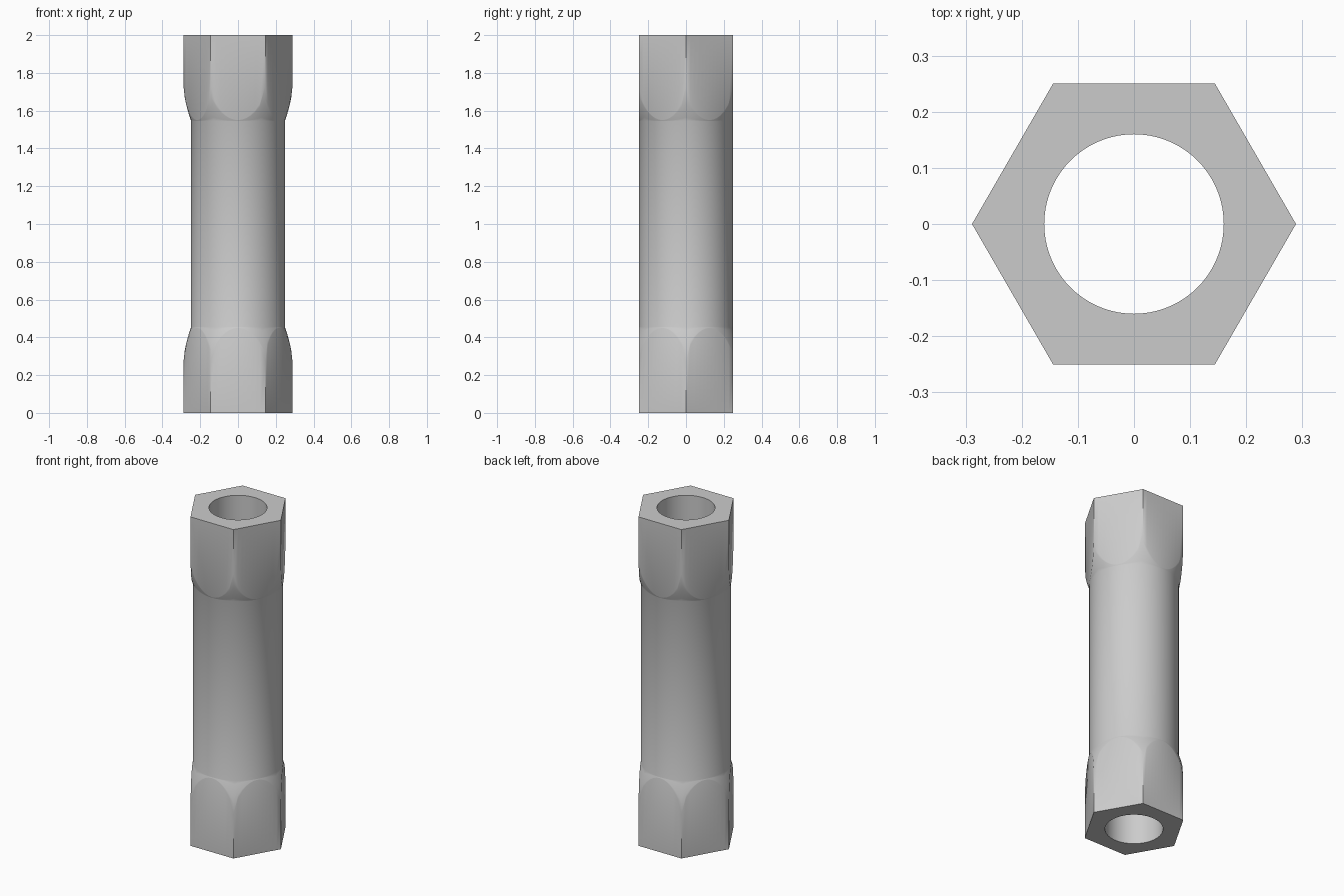
import bpy, bmesh
from math import pi, sin, cos, radians

cube = bpy.data.objects.get("Cube")
if cube:
    bpy.data.objects.remove(cube, do_unlink=True)

SEGMENTS = 72
FLAT = 0.25                       # centre to hexagon flat
CORNER = FLAT / cos(pi / 6)       # centre to hexagon corner
SHANK = 0.248                     # round middle radius
BORE = 0.16
TAPER_START, TAPER_END = 0.27, 0.455
BLEND_STEPS = 6
HEIGHT = 2.0


def hex_radius(a):
    """Distance to the hexagon outline, with corners on the x axis."""
    return FLAT / cos(a % (pi / 3) - pi / 6)


def taper_height(r):
    """Height at which the curved taper has radius r."""
    t = max(0.0, (CORNER - r) / (CORNER - SHANK))
    return TAPER_START + (TAPER_END - TAPER_START) * t ** 0.62


def column(a):
    """Closed profile: hexagon, taper, shank, mirrored end, then bore."""
    edge = hex_radius(a)
    lower = [(edge, 0.0)]
    for i in range(BLEND_STEPS + 1):
        r = edge + (SHANK - edge) * i / BLEND_STEPS
        lower.append((r, taper_height(r)))
    upper = [(r, HEIGHT - z) for r, z in reversed(lower)]
    return lower + upper + [(BORE, HEIGHT), (BORE, 0.0)]


# Sweep the profile around the axis
bm = bmesh.new()
columns = []
for s in range(SEGMENTS):
    a = 2 * pi * s / SEGMENTS
    columns.append([bm.verts.new((r * cos(a), r * sin(a), z)) for r, z in column(a)])

count = len(columns[0])
hex_rows = (0, count - 4)         # flat wrench faces at both ends
for s in range(SEGMENTS):
    a, b = columns[s], columns[(s + 1) % SEGMENTS]
    for i in range(count):
        j = (i + 1) % count
        face = bm.faces.new((a[i], b[i], b[j], a[j]))
        face.smooth = i not in hex_rows
bmesh.ops.recalc_face_normals(bm, faces=bm.faces)

mesh = bpy.data.meshes.new("hex_tube_wrench")
bm.to_mesh(mesh)
bm.free()
mesh.set_sharp_from_angle(angle=radians(30))
wrench = bpy.data.objects.new("hex_tube_wrench", mesh)
bpy.context.collection.objects.link(wrench)

# Plain grey metal
grey = bpy.data.materials.new("grey_metal")
grey.use_nodes = True
colour = (0.6, 0.6, 0.6, 1.0)
grey.diffuse_color = colour
grey.node_tree.nodes["Principled BSDF"].inputs["Base Color"].default_value = colour
mesh.materials.append(grey)
